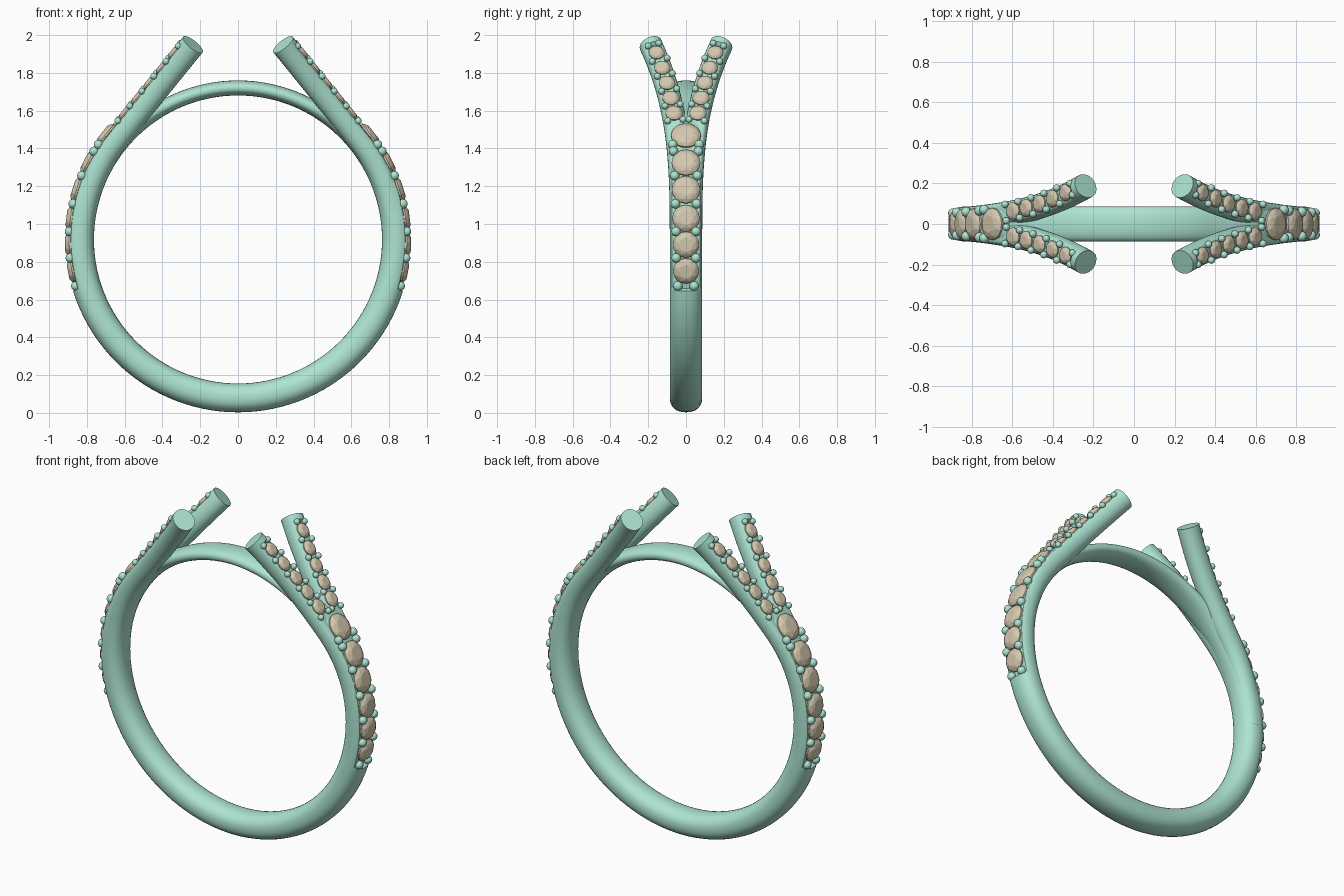
import bpy, bmesh
from math import sin, cos, pi, radians, degrees, asin
from mathutils import Vector, Matrix

if "Cube" in bpy.data.objects:
    bpy.data.objects.remove(bpy.data.objects["Cube"])

CZ, RM = 0.918, 0.835        # ring centre height, middle radius of the shank
BEND = radians(39)           # elevation where the shoulders leave the circle
TIP_Z = 1.95


def material(name, col):
    m = bpy.data.materials.new(name)
    m.diffuse_color = (*col, 1)
    m.use_nodes = True
    m.node_tree.nodes["Principled BSDF"].inputs["Base Color"].default_value = m.diffuse_color
    return m


METAL = material("green_metal", (0.42, 0.78, 0.64))
STONE = material("tan_stone", (0.66, 0.58, 0.43))


def finish(bm, name, mat, mirror=(False, False), smooth=True):
    bmesh.ops.recalc_face_normals(bm, faces=bm.faces)
    me = bpy.data.meshes.new(name)
    bm.to_mesh(me)
    bm.free()
    ob = bpy.data.objects.new(name, me)
    bpy.context.collection.objects.link(ob)
    me.materials.append(mat)
    if smooth:
        bpy.ops.object.select_all(action='DESELECT')
        ob.select_set(True)
        bpy.context.view_layer.objects.active = ob
        bpy.ops.object.shade_smooth_by_angle(angle=radians(35))
    if any(mirror):
        mod = ob.modifiers.new("mirror", 'MIRROR')
        mod.use_axis = (mirror[0], mirror[1], False)
        mod.use_mirror_merge = False
    return ob


def section(half_w, half_h, seat, n=32, p=2.25):
    """Rounded section (across, outward), cut flat at the stone seat."""
    pts = []
    for i in range(n):
        a = 2 * pi * i / n
        c, s = cos(a), sin(a)
        u = half_w * abs(c) ** (2 / p) * (1 if c >= 0 else -1)
        v = half_h * abs(s) ** (2 / p) * (1 if s >= 0 else -1)
        pts.append((u, min(v, seat)))
    return pts


def sweep(bm, rings, closed):
    vs = [[bm.verts.new(p) for p in r] for r in rings]
    n = len(vs[0])
    for k in range(len(vs) if closed else len(vs) - 1):
        a, b = vs[k], vs[(k + 1) % len(vs)]
        for i in range(n):
            j = (i + 1) % n
            bm.faces.new((a[i], a[j], b[j], b[i]))
    if not closed:
        bm.faces.new(vs[0])
        bm.faces.new(vs[-1])


def ring_frame(e, r):
    n = Vector((cos(e), 0, sin(e)))
    return Vector((0, 0, CZ)) + n * r, Vector((0, 1, 0)), n


# Full band, lowered where stones sit and thinner across the top
def band_ring(deg, seated):
    e = radians(deg)
    elev = degrees(asin(max(-1, min(1, sin(e)))))
    t = max(0, min(1, (elev - 36) / 26))
    t = t * t * (3 - 2 * t)
    ri, ro = 0.7625, 0.915 - 0.073 * t
    mid = (ri + ro) / 2
    p, b, n = ring_frame(e, mid)
    return [p + b * u + n * v for u, v in
            section(0.086, (ro - ri) / 2, 0.887 - mid if seated else 1)]


bm = bmesh.new()
degs = [(-90 + i * 3, -16 < abs(0) + (-90 + i * 3) < 196) for i in range(120)]
degs += [(-17.4, False), (-17.0, True), (197.0, True), (197.4, False)]
sweep(bm, [band_ring(*d) for d in sorted(degs)], True)
finish(bm, "band", METAL)


# Path of one forked shoulder, addressed by height
def path(z):
    zb = CZ + RM * sin(BEND)
    if z < zb:
        x = RM * cos(asin((z - CZ) / RM))
    else:
        x = RM * cos(BEND) - (z - zb) * sin(BEND) / cos(BEND)
    return Vector((x, 0.025 + 0.163 * ((z - 0.92) / 1.03) ** 3 if z > 0.92 else 0.025, z))


def path_frame(z):
    t = (path(z + 0.002) - path(z - 0.002)).normalized()
    n = Vector((t.z, 0, -t.x)).normalized()
    return path(z), n.cross(t).normalized(), n


# Four shoulders reaching up to cut ends
def shoulder_ring(z, seated):
    p, b, n = path_frame(z)
    return [p + b * u + n * v for u, v in section(0.061, 0.066, 0.047 if seated else 1, 28, 2.1)]


bm = bmesh.new()
zs = [(0.93 + i * 0.0328, True) for i in range(31)] + [(1.923, False), (TIP_Z, False)]
sweep(bm, [shoulder_ring(*z) for z in zs if z[0] < 1.92 or not z[1]], False)
finish(bm, "forked_shoulders", METAL, (True, True))


# Faceted stone: culet, girdle, crown and table
def add_stone(bm, p, b, n, r, h, stretch=1.0):
    t = n.cross(b)
    rows = [(16, 1.0, 0.0, 0), (16, 1.0, 0.3, 0), (8, 0.82, 0.75, 0.5), (8, 0.55, 1.0, 0)]
    vs = [bm.verts.new(p - n * r * 0.55)]
    for count, rad, up, off in rows:
        for i in range(count):
            a = 2 * pi * (i + off) / count
            vs.append(bm.verts.new(p + (b * cos(a) + t * sin(a) * stretch) * r * rad + n * h * up))
    bmesh.ops.convex_hull(bm, input=vs)


def add_bead(bm, p, r):
    bmesh.ops.create_uvsphere(bm, u_segments=14, v_segments=8, radius=r,
                              matrix=Matrix.Translation(p))


# Large stones and bead pairs along each side
big = [(-10.8, 0.068), (-1.8, 0.069), (7.2, 0.072), (17.2, 0.075), (27.2, 0.076), (38.2, 0.079)]
bm = bmesh.new()
for deg, r in big:
    p, b, n = ring_frame(radians(deg), 0.885)
    add_stone(bm, p, b, n, r, 0.031)
finish(bm, "large_stones", STONE, (True, False), False)

bm = bmesh.new()
for deg, y in [(-16, 0.043), (-6.3, 0.052), (2.7, 0.053), (12.2, 0.056), (22.2, 0.06),
               (31.5, 0.066), (34.2, 0.07)]:
    p, b, n = ring_frame(radians(deg), 0.894)
    add_bead(bm, p + b * y, 0.025)
finish(bm, "large_beads", METAL, (True, True))

# Small stones and beads along each fork
bm = bmesh.new()
for i in range(5):
    p, b, n = path_frame(1.556 + i * 0.08)
    add_stone(bm, p + n * 0.046, b, n, 0.046 - i * 0.001, 0.023, 1.05)
finish(bm, "small_stones", STONE, (True, True), False)

bm = bmesh.new()
for i in range(6):
    p, b, n = path_frame(1.515 + i * 0.08)
    for s in (-1, 1):
        add_bead(bm, p + n * 0.055 + b * s * (0.041 if i < 5 else 0.03), 0.018)
finish(bm, "small_beads", METAL, (True, True))
